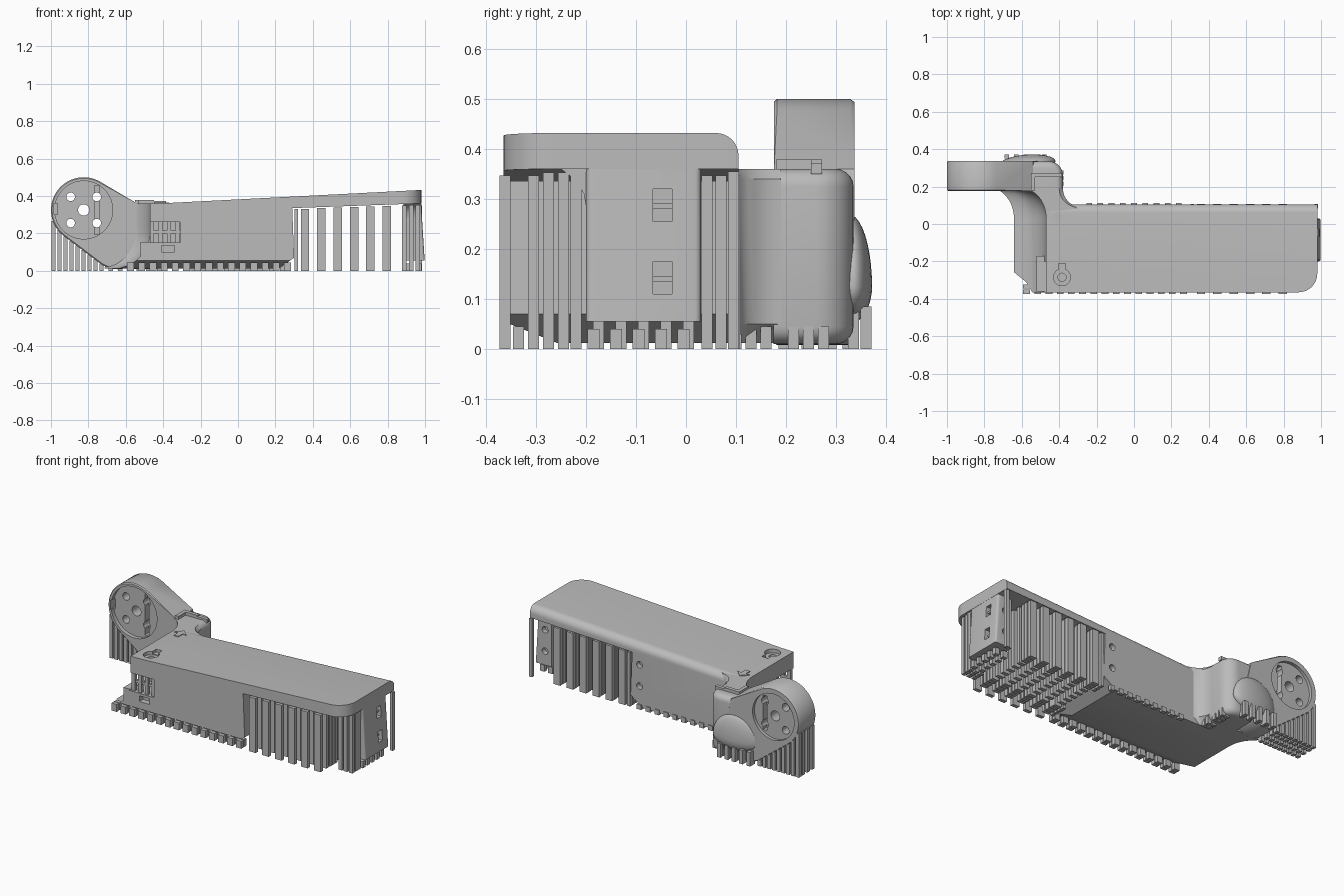
import bpy, bmesh, math
from mathutils import Vector

if "Cube" in bpy.data.objects:
    bpy.data.objects.remove(bpy.data.objects["Cube"], do_unlink=True)

grey = bpy.data.materials.new("plain_grey")
grey.use_nodes = True
COLOUR = (0.5, 0.5, 0.5, 1)
grey.diffuse_color = COLOUR
grey.node_tree.nodes["Principled BSDF"].inputs["Base Color"].default_value = COLOUR


def activate(obj):
    bpy.ops.object.select_all(action='DESELECT')
    obj.select_set(True)
    bpy.context.view_layer.objects.active = obj


def finish(name, bm, smooth=True):
    """Turn a bmesh into a named, coloured object."""
    bmesh.ops.recalc_face_normals(bm, faces=bm.faces)
    mesh = bpy.data.meshes.new(name)
    bm.to_mesh(mesh)
    bm.free()
    obj = bpy.data.objects.new(name, mesh)
    bpy.context.collection.objects.link(obj)
    mesh.materials.append(grey)
    if smooth:
        activate(obj)
        bpy.ops.object.shade_smooth_by_angle(angle=math.radians(35))
    return obj


def loft(rings):
    """Join equal rings of points and cap both ends."""
    bm = bmesh.new()
    rows = [[bm.verts.new(p) for p in ring] for ring in rings]
    n = len(rows[0])
    for a, b in zip(rows, rows[1:]):
        for i in range(n):
            j = (i + 1) % n
            bm.faces.new((a[i], a[j], b[j], b[i]))
    bm.faces.new(rows[0])
    bm.faces.new(rows[-1])
    bmesh.ops.recalc_face_normals(bm, faces=bm.faces)
    return bm


def prism_y(points, y0, y1):
    return loft([[(x, y, z) for x, z in points] for y in (y0, y1)])


def prism_z(points, z0, z1):
    return loft([[(x, y, z) for x, y in points] for z in (z0, z1)])


def circle(cx, cy, r, n=48):
    return [(cx + r * math.cos(math.tau * i / n), cy + r * math.sin(math.tau * i / n))
            for i in range(n)]


def boxes(items):
    """One bmesh from many (x0, x1, y0, y1, z0, z1) boxes."""
    bm = bmesh.new()
    for x0, x1, y0, y1, z0, z1 in items:
        for v in bmesh.ops.create_cube(bm, size=1)["verts"]:
            v.co = Vector(((x0 + x1) / 2 + v.co.x * (x1 - x0),
                           (y0 + y1) / 2 + v.co.y * (y1 - y0),
                           (z0 + z1) / 2 + v.co.z * (z1 - z0)))
    return bm


def bevel(bm, test, size, segments=8):
    edges = [e for e in bm.edges if test(*[v.co for v in e.verts])]
    bmesh.ops.bevel(bm, geom=edges, offset=size, segments=segments, profile=0.5, affect='EDGES')


def cut(target, bm):
    tool = finish("cutter", bm, False)
    tool.hide_render = True
    mod = target.modifiers.new("cut", 'BOOLEAN')
    mod.operation, mod.solver, mod.object = 'DIFFERENCE', 'EXACT', tool
    activate(target)
    bpy.ops.object.modifier_apply(modifier=mod.name)
    bpy.data.objects.remove(tool, do_unlink=True)


def steps(a, b, gap):
    return [a + gap * i for i in range(int((b - a) / gap + 0.01) + 1)]


def left_edge(z):
    """Left side of the housing, curving out towards the foot."""
    return -0.67 + 0.2 * math.sqrt(max(0, 1 - (max(0, 0.21 - z) / 0.2) ** 2))


FRONT, BACK, END = -0.365, 0.105, 0.98

# Long housing with a roof over the open bay
zs = [0.012 + 0.348 * i / 16 for i in range(17)]
outline = [(left_edge(z), z) for z in zs]
outline += [(-0.38, 0.362), (END, 0.432), (END, 0.36), (0.29, 0.335), (0.3, 0.07), (0.22, 0.012)]
bm = prism_y(outline, FRONT, BACK)
bevel(bm, lambda a, b: min(a.y, b.y) > 0.1 and min(a.z, b.z) > 0.355
      and abs(a.x - b.x) > 0.05 and max(a.z, b.z) > 0.361, 0.045)
bevel(bm, lambda a, b: min(a.x, b.x) > 0.97 and max(a.y, b.y) < -0.36, 0.1, 10)
cutline = bmesh.ops.bisect_plane(bm, geom=bm.verts[:] + bm.edges[:] + bm.faces[:],
                                 plane_co=(0, FRONT, 0.055), plane_no=(0, -0.4, -1), clear_outer=True)
bmesh.ops.holes_fill(bm, edges=[e for e in cutline["geom_cut"] if isinstance(e, bmesh.types.BMEdge)])
housing = finish("housing", bm)

# Side opening, small slot and top keyhole
cut(housing, boxes([(-0.7, -0.31, -0.5, -0.2, 0.15, 0.26)]))
cut(housing, boxes([(-0.41, -0.34, -0.5, -0.33, 0.1, 0.135)]))
cut(housing, prism_z(circle(-0.385, -0.285, 0.045, 32), 0.34, 0.5))
cut(housing, boxes([(-0.405, -0.365, -0.25, -0.21, 0.345, 0.5)]))
cut(housing, prism_z(circle(-0.385, -0.285, 0.022, 24), 0.2, 0.5))
finish("opening_struts", boxes([(x, x + 0.022, -0.355, -0.335, 0.15, 0.26)
                                for x in steps(-0.47, -0.32, 0.045)]), False)
finish("opening_rung", boxes([(-0.47, -0.31, -0.35, -0.335, 0.2, 0.215)]), False)
finish("cable_rib", boxes([(-0.52, -0.475, -0.36, -0.17, 0.08, 0.155)]), False)

# End wall closing the bay, leaning out towards its foot
bm = prism_y([(0.885, 0.055), (0.998, 0.055), (0.978, 0.375), (0.885, 0.375)], -0.2, 0.03)
bevel(bm, lambda a, b: abs(a.z - b.z) > 0.1 and a.x > 0.9, 0.012, 4)
end_wall = finish("end_wall", bm)
for z in (0.11, 0.255):
    cut(end_wall, boxes([(0.945, 1.1, -0.066, -0.028, z, z + 0.065)]))
    finish("window_bar", boxes([(0.93, 0.972, -0.066, -0.028, z + 0.025, z + 0.036)]), False)
finish("lip_fillet", loft([[(x, y, z) for y, z in
       [(-0.19, 0.37), (-0.25, 0.36), (-0.23, 0.345), (-0.215, 0.33), (-0.204, 0.31), (-0.2, 0.285), (-0.19, 0.285)]]
       for x in (0.885, 0.97)]))
for part, x, y in ((housing, 0.24, BACK), (end_wall, 0.93, 0.03)):
    for z in (0.14, 0.27):
        cut(part, prism_y(circle(x, z, 0.02, 20), y - 0.03, y + 0.05))

# Neck: sweeps from the housing into the hub arm
rings = []
for i in range(13):
    y = 0.03 + 0.16 * i / 12
    ease = 1 - math.sqrt(1 - (i / 12) ** 2)
    right = -0.38 + 0.1 * (1 - math.sqrt(1 - max(0, 1 - max(0, y - 0.09) / 0.1) ** 2))
    ring = [(max(left_edge(z) - 0.13 * ease, -0.7 - z * 1.2), y, z) for z in zs]
    rings.append(ring + [(right - 0.02, y, 0.36), (right, y, 0.34), (right, y, 0.05), (right - 0.04, y, 0.012)])
finish("neck", loft(rings))

plan = [(-0.56, 0.175), (-0.38, 0.175), (-0.38, 0.335), (-0.56, 0.335)]
bm = prism_z(plan, 0.01, 0.36)
bevel(bm, lambda a, b: min(a.x, b.x) > -0.39 and min(a.y, b.y) > 0.3 and abs(a.z - b.z) > 0.1, 0.075)
bevel(bm, lambda a, b: abs(a.z - b.z) < 0.01 and (min(a.y, b.y) > 0.25 or min(a.x, b.x) > -0.46), 0.035, 5)
finish("neck_block", bm)

# Hub arm: teardrop around the hub and the neck foot
HX, HZ = -0.825, 0.325
bm = bmesh.new()
for y, inner in ((0.176, 0.182), (0.337, 0.328)):
    for yy, r in ((y, -0.006), (inner, 0)):
        for x, z in circle(HX, HZ, 0.175 + r, 72) + circle(-0.645, 0.16, 0.152 + r) + [(-0.54, 0.36)]:
            bm.verts.new((x, yy, z))
bmesh.ops.convex_hull(bm, input=bm.verts[:])
bmesh.ops.delete(bm, geom=[v for v in bm.verts if not v.link_faces], context='VERTS')
bmesh.ops.dissolve_limit(bm, angle_limit=0.01, verts=bm.verts[:], edges=bm.edges[:])
hub = finish("hub_arm", bm)
cut(hub, prism_y(circle(HX, HZ, 0.155, 64), 0.1, 0.2))
cut(hub, prism_y(circle(HX, HZ, 0.14, 64), 0.318, 0.5))
cut(hub, prism_y(circle(HX, HZ, 0.03, 32), 0, 0.5))
for sx in (-1, 1):
    for sz in (-1, 1):
        cut(hub, prism_y(circle(HX + sx * 0.07, HZ + sz * 0.07, 0.023, 24), 0, 0.5))
cut(hub, boxes([(-0.768, -0.742, 0.1, 0.24, 0.195, 0.455)]))
cut(hub, boxes([(-0.768, -0.742, 0.28, 0.5, 0.22, 0.43)]))
cut(hub, boxes([(-0.985, -0.965, 0.1, 0.23, 0.3, 0.36)]))

# Back bulge on the neck, fullest low down
bm = bmesh.new()
bmesh.ops.create_uvsphere(bm, u_segments=40, v_segments=20, radius=1)
for v in bm.verts:
    c = v.co.copy()
    v.co = Vector((-0.57 + c.x * 0.15, 0.325 + c.y * 0.046 + c.x * 0.01,
                   0.125 + c.z * (0.145 if c.z > 0 else 0.075)))
finish("back_bulge", bm)

# Raised marks on the neck top
finish("corner_mark", boxes([(-0.55, -0.45, 0.25, 0.272, 0.35, 0.379),
                             (-0.55, -0.528, 0.18, 0.25, 0.35, 0.379),
                             (-0.45, -0.385, 0.25, 0.272, 0.35, 0.372)]), False)
arrow = [(-0.41, 0.07), (-0.45, 0.03), (-0.425, 0.03), (-0.425, -0.01),
         (-0.395, -0.01), (-0.395, 0.03), (-0.37, 0.03)]
finish("arrow_mark", prism_z(arrow, 0.355, 0.366), False)


# Support pillars
def pillars(name, xs, ys, top, wx=0.024, wy=0.022):
    finish(name, boxes([(x - wx / 2, x + wx / 2, y - wy / 2, y + wy / 2, 0, top(x))
                        for x in xs for y in ys]), False)


def roof(x):
    return 0.329 + 0.036 * (x - 0.3)


def hub_under(x):
    if x > -0.93:
        return max(0.02, 0.03 - (x + 0.72) * 0.76)
    return HZ - math.sqrt(max(0.001, 0.175 ** 2 - (x - HX) ** 2)) + 0.01


front_rows = (-0.305, -0.275, -0.245, -0.22)
bay_rows = (-0.362,) + front_rows + (-0.175, -0.13, -0.085, -0.04, 0.005, 0.042, 0.07, 0.097)
pillars("bay_pillars", steps(0.358, 0.83, 0.0875), bay_rows, roof, 0.045)
pillars("first_pillars", (0.312,), front_rows + (0.042, 0.07, 0.097), roof, 0.02)
pillars("end_pillars", (0.89, 0.925, 0.96), front_rows[1:], roof)
pillars("corner_pillars", (0.975,), (0.095,), lambda x: 0.355, 0.02)
pillars("end_feet", (0.91, 0.965), steps(-0.185, 0.02, 0.045), lambda x: 0.04, 0.03, 0.024)
pillars("front_feet", steps(-0.575, 0.28, 0.06), (-0.362, -0.335), lambda x: 0.045, 0.036)
pillars("back_feet", steps(-0.24, 0.28, 0.06), (0.1,), lambda x: 0.03, 0.03)
pillars("neck_feet", (-0.42, -0.39), (0.13, 0.16, 0.215, 0.245, 0.275), lambda x: 0.045)
pillars("bulge_feet", steps(-0.68, -0.46, 0.05), (0.335, 0.36), lambda x: 0.085)
pillars("hub_pillars", steps(-0.986, -0.7, 0.032), (0.197, 0.243, 0.289, 0.325), hub_under, 0.022, 0.024)
